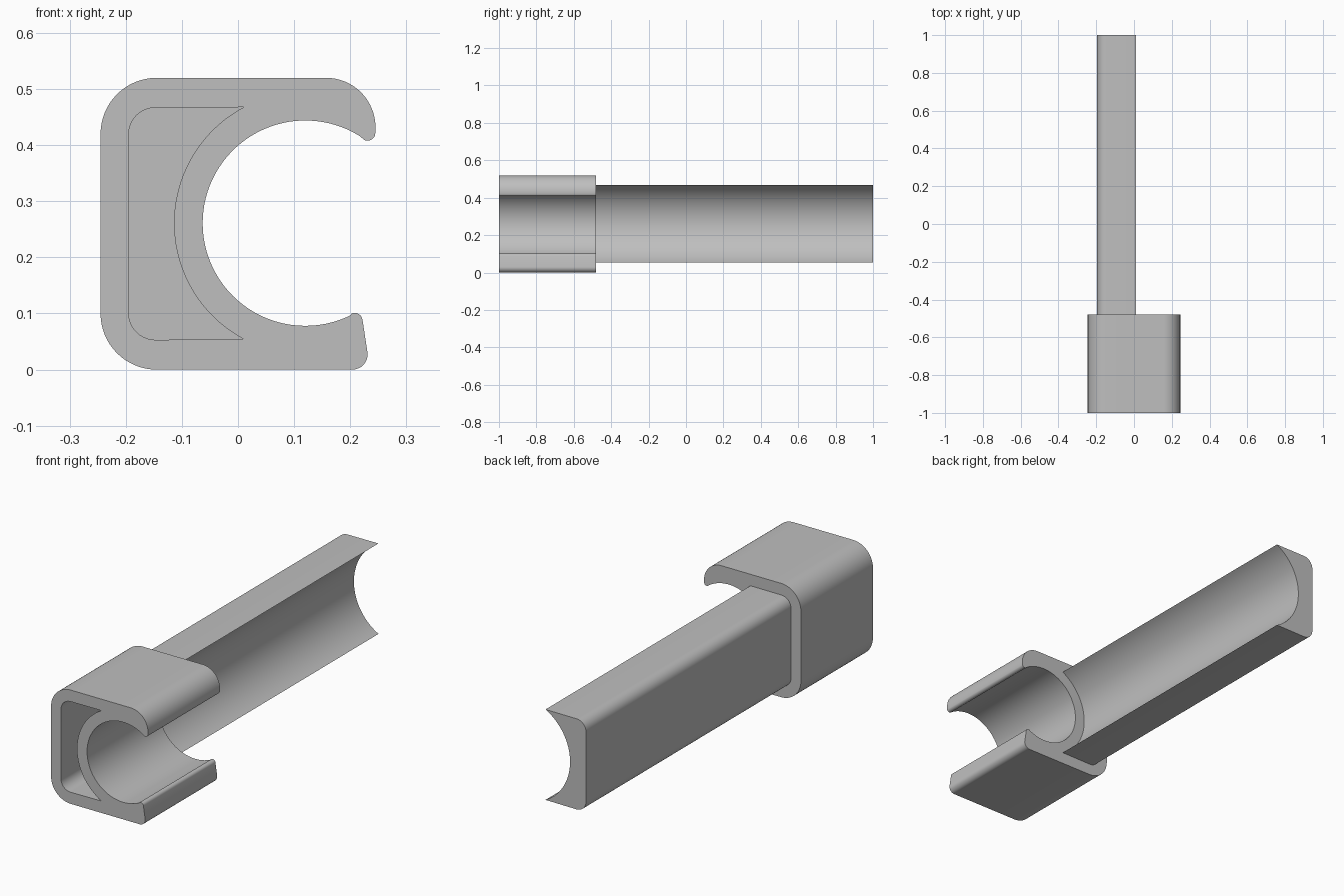
import bpy
from math import cos, sin, pi, radians

cube = bpy.data.objects.get("Cube")
if cube:
    bpy.data.objects.remove(cube, do_unlink=True)

grey = bpy.data.materials.new("light grey")
grey.use_nodes = True
COLOUR = (0.52, 0.52, 0.52, 1)
grey.diffuse_color = COLOUR
grey.node_tree.nodes["Principled BSDF"].inputs["Base Color"].default_value = COLOUR

BORE = (0.12, 0.261)  # centre shared by both round hollows


def arc(centre, radius, start, end, steps=10):
    """Points along an arc, angles in degrees."""
    angles = [radians(start + (end - start) * i / steps) for i in range(steps + 1)]
    return [(centre[0] + radius * cos(a), centre[1] + radius * sin(a)) for a in angles]


def extrude_profile(name, outlines, front, back):
    """Fill closed x-z outlines (inner ones are holes) and extrude along y."""
    curve = bpy.data.curves.new(name, "CURVE")
    curve.dimensions = "2D"
    curve.fill_mode = "BOTH"
    curve.extrude = (back - front) / 2
    for points in outlines:
        spline = curve.splines.new("POLY")
        spline.points.add(len(points) - 1)
        for p, (x, z) in zip(spline.points, points):
            p.co = (x, z, 0, 1)
        spline.use_cyclic_u = True
    obj = bpy.data.objects.new(name, curve)
    bpy.context.collection.objects.link(obj)
    obj.location.y = (front + back) / 2
    obj.rotation_euler.x = pi / 2
    bpy.ops.object.select_all(action="DESELECT")
    obj.select_set(True)
    bpy.context.view_layer.objects.active = obj
    bpy.ops.object.convert(target="MESH")
    obj = bpy.context.object
    obj.data.materials.clear()
    obj.data.materials.append(grey)
    bpy.ops.object.shade_smooth_by_angle(angle=radians(30))
    return obj


# Bar section: rounded on the left, hollowed by an arc on the right
bar_section = (
    arc(BORE, 0.234, 118, 242, 40)
    + arc((-0.147, 0.101), 0.048, 270, 180)
    + arc((-0.147, 0.419), 0.048, 180, 90)
)

# Clip section: rounded block with an open bore and two lips
clip_section = (
    arc((-0.145, 0.1), 0.1, 270, 180, 16)
    + arc((-0.145, 0.42), 0.1, 180, 90, 16)
    + arc((0.157, 0.432), 0.088, 90, 0, 16)
    + arc((0.231, 0.422), 0.014, -15, -115, 8)
    + arc(BORE, 0.183, 58, 296, 64)
    + arc((0.208, 0.087), 0.014, 110, 8, 8)
    + arc((0.204, 0.027), 0.027, 8, -90, 8)
)

# Clip with a socket matching the bar; the bar end forms the socket floor
extrude_profile("clip", [clip_section, bar_section], -1.0, -0.48)
extrude_profile("bar", [bar_section], -0.53, 1.0)
